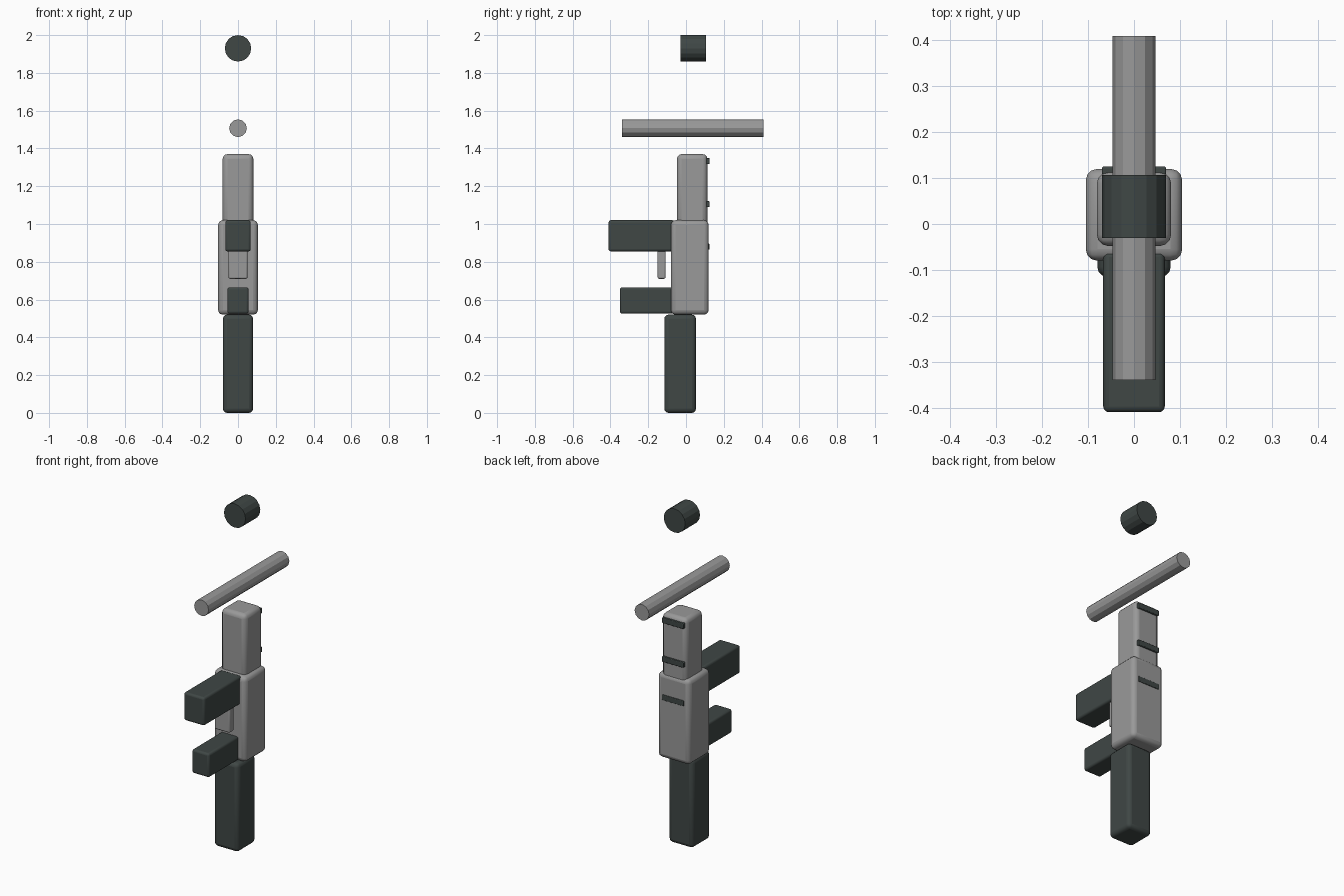
import bpy
from math import pi

cube = bpy.data.objects.get("Cube")
if cube:
    bpy.data.objects.remove(cube, do_unlink=True)


def material(name, rgb):
    m = bpy.data.materials.new(name)
    m.use_nodes = True
    m.diffuse_color = (*rgb, 1)
    m.node_tree.nodes["Principled BSDF"].inputs["Base Color"].default_value = (*rgb, 1)
    return m


GREY = material("steel grey", (0.32, 0.32, 0.32))
DARK = material("dark green grey", (0.05, 0.063, 0.06))


def block(name, mat, x, y, z, bevel):
    """Rounded box, x is the half width, y and z are (low, high)."""
    bpy.ops.mesh.primitive_cube_add(
        size=1, location=(0, (y[0] + y[1]) / 2, (z[0] + z[1]) / 2))
    o = bpy.context.object
    o.name = name
    o.scale = (2 * x, y[1] - y[0], z[1] - z[0])
    bpy.ops.object.transform_apply(location=False, rotation=False, scale=True)
    o.data.materials.append(mat)
    b = o.modifiers.new("rounded edges", "BEVEL")
    b.width = bevel
    b.segments = 3
    bpy.ops.object.shade_smooth_by_angle(angle=pi / 6)


def rod(name, mat, radius, y, z, sides):
    """Faceted cylinder lying along y."""
    bpy.ops.mesh.primitive_cylinder_add(
        vertices=sides, radius=radius, depth=y[1] - y[0],
        location=(0, (y[0] + y[1]) / 2, z), rotation=(pi / 2, 0, 0))
    o = bpy.context.object
    o.name = name
    o.data.materials.append(mat)


# Main body, bottom to top
block("stock", DARK, 0.08, (-0.115, 0.053), (0, 0.52), 0.022)
block("receiver", GREY, 0.105, (-0.08, 0.12), (0.52, 1.02), 0.025)
block("handguard", GREY, 0.081, (-0.048, 0.113), (0.98, 1.37), 0.025)

# Parts reaching forward
block("magazine", DARK, 0.067, (-0.41, -0.06), (0.855, 1.02), 0.012)
block("grip", DARK, 0.056, (-0.35, -0.06), (0.525, 0.665), 0.012)
block("trigger", GREY, 0.05, (-0.15, -0.108), (0.71, 0.87), 0.008)

# Rails across the back
for i, z in enumerate((0.88, 1.105, 1.333)):
    block(f"rail_{i + 1}", DARK, 0.07, (0.10, 0.125), (z - 0.016, z + 0.016), 0.004)

# Separate rods above
rod("barrel", GREY, 0.047, (-0.34, 0.41), 1.507, 12)
rod("muzzle", DARK, 0.07, (-0.03, 0.107), 1.93, 16)
